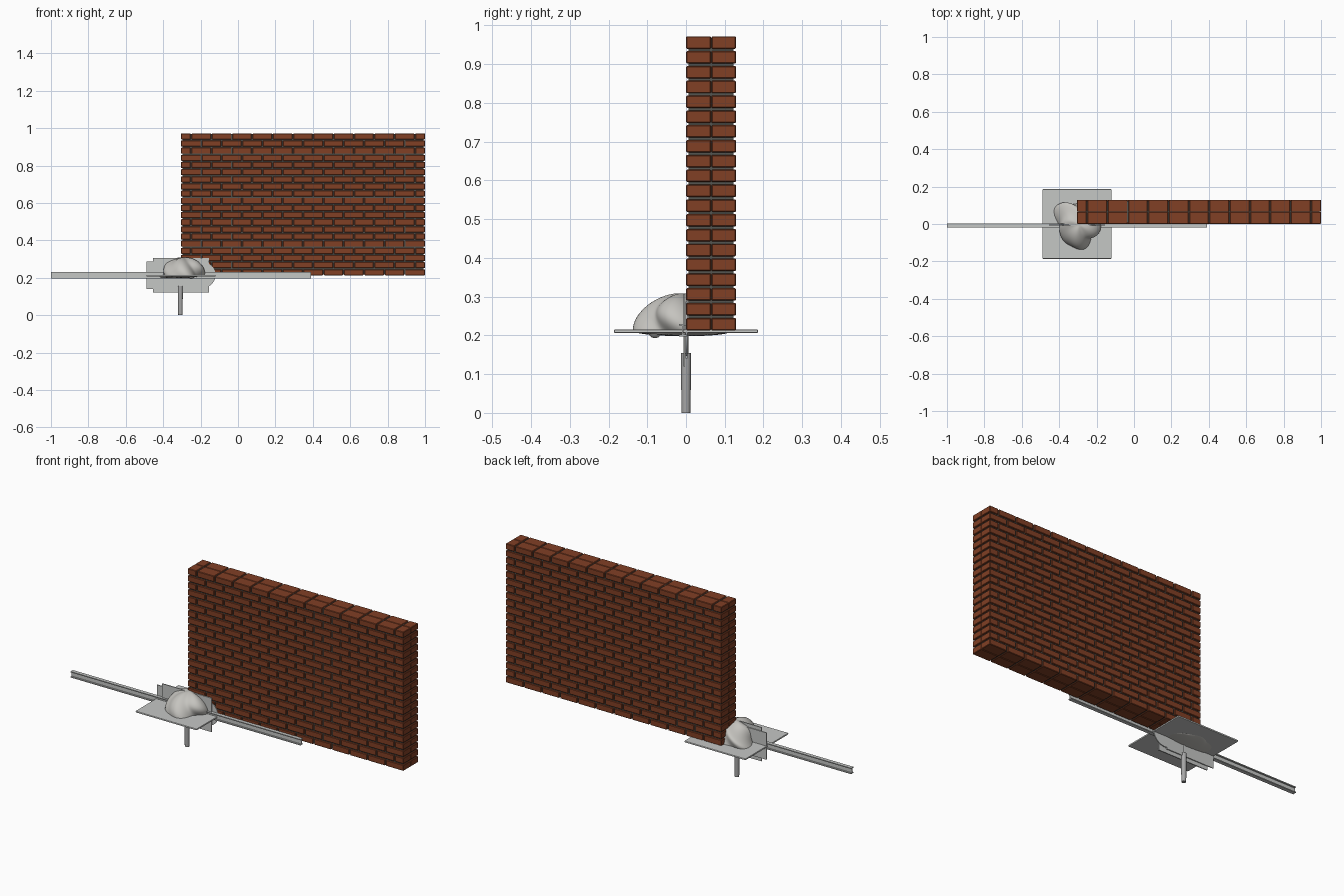
import bpy, bmesh, math
from mathutils import Vector, Matrix

cube = bpy.data.objects.get("Cube")
if cube:
    bpy.data.objects.remove(cube)


def material(name, rgb):
    m = bpy.data.materials.new(name)
    m.use_nodes = True
    m.diffuse_color = (*rgb, 1)
    m.node_tree.nodes["Principled BSDF"].inputs["Base Color"].default_value = (*rgb, 1)
    return m


BRICK = material("red_brick", (0.22, 0.05, 0.018))
JOINT = material("dark_joint", (0.09, 0.09, 0.08))
STEEL = material("light_steel", (0.56, 0.57, 0.56))
PASTE = material("wet_mortar", (0.56, 0.55, 0.52))
GRIP = material("grey_grip", (0.38, 0.38, 0.38))


def finish(name, bm, mat, smooth=False):
    bmesh.ops.recalc_face_normals(bm, faces=bm.faces)
    me = bpy.data.meshes.new(name)
    bm.to_mesh(me)
    bm.free()
    me.materials.append(mat)
    ob = bpy.data.objects.new(name, me)
    bpy.context.scene.collection.objects.link(ob)
    if smooth:
        bpy.ops.object.select_all(action='DESELECT')
        ob.select_set(True)
        bpy.context.view_layer.objects.active = ob
        bpy.ops.object.shade_smooth_by_angle(angle=math.radians(40))
    return ob


def add_box(bm, lo, hi):
    lo, hi = Vector(lo), Vector(hi)
    mat = Matrix.Translation((lo + hi) / 2) @ Matrix.Diagonal((*(hi - lo), 1))
    bmesh.ops.create_cube(bm, size=1, matrix=mat)


def bevel(ob, width, segments=1):
    mod = ob.modifiers.new("bevel", 'BEVEL')
    mod.width, mod.segments = width, segments


# Brick wall: two rows deep, every other course shifted by half a brick
X0, X1, Z0, Z1, DEPTH = -0.305, 1.0, 0.21, 0.975, 0.13
COURSES, COUNT = 20, 12
pitch, rise = (X1 - X0) / COUNT, (Z1 - Z0) / COURSES
gap = 0.006
bm = bmesh.new()
for row in range(COURSES):
    z = Z0 + row * rise
    shift = pitch / 2 if row % 2 else 0
    for i in range(COUNT + 1):
        a = max(X0, X0 + i * pitch - shift)
        b = min(X1, X0 + (i + 1) * pitch - shift)
        if b - a < pitch / 4:
            continue
        a += gap / 2 if a > X0 else 0
        b -= gap / 2 if b < X1 else 0
        for y in (0, DEPTH / 2):
            add_box(bm, (a, y + 0.0005, z + gap / 2), (b, y + DEPTH / 2 - 0.0005, z + rise - gap / 2))
bevel(finish("wall_bricks", bm, BRICK), 0.0025)

# Recessed joints between the bricks
bm = bmesh.new()
inset = 0.007
add_box(bm, (X0 + inset, inset, Z0 + inset), (X1 - inset, DEPTH - inset, Z1 - inset))
finish("wall_joints", bm, JOINT)

# Long level: a rail with two flanges and a thin web
bm = bmesh.new()
for z in (0.197, 0.225):
    add_box(bm, (-1, -0.018, z), (0.39, 0.002, z + 0.005))
add_box(bm, (-1, -0.010, 0.2), (0.39, -0.006, 0.227))
finish("long_level", bm, STEEL)

# Square board that carries the mortar
bm = bmesh.new()
add_box(bm, (-0.49, -0.186, 0.206), (-0.12, 0.186, 0.215))
bevel(finish("mortar_board", bm, STEEL), 0.003, 2)

# Upright tool blades: two stepped plates and a rounded end
bm = bmesh.new()
add_box(bm, (-0.455, -0.007, 0.12), (-0.155, -0.002, 0.305))
finish("tall_blade", bm, STEEL)
bm = bmesh.new()
add_box(bm, (-0.49, -0.001, 0.14), (-0.2, 0.004, 0.287))
finish("wide_blade", bm, STEEL)
bm = bmesh.new()
bmesh.ops.create_cone(bm, cap_ends=True, segments=32, radius1=0.068, radius2=0.068, depth=0.005,
                      matrix=Matrix.Translation((-0.188, 0.0015, 0.215)) @ Matrix.Rotation(math.pi / 2, 4, 'X'))
finish("round_blade", bm, STEEL, True)

# Handle under the board, narrowing toward its foot
bm = bmesh.new()
bmesh.ops.create_cone(bm, cap_ends=True, segments=24, radius1=0.0115, radius2=0.0135, depth=0.155,
                      matrix=Matrix.Translation((-0.308, 0, 0.0775)))
finish("handle", bm, GRIP, True)
bm = bmesh.new()
bmesh.ops.create_cone(bm, cap_ends=True, segments=16, radius1=0.006, radius2=0.006, depth=0.06,
                      matrix=Matrix.Translation((-0.308, 0, 0.18)))
finish("handle_stem", bm, STEEL, True)

# Heap of wet mortar with soft twisting folds
bm = bmesh.new()
bmesh.ops.create_icosphere(bm, subdivisions=5, radius=1)
for v in bm.verts:
    x, y, z = v.co
    ang = math.atan2(y, x) + z * 0.9
    edge = math.hypot(x, y)
    fold = 1 + edge * (0.12 * math.sin(3 * ang + 0.6) + 0.07 * math.sin(5 * ang + 1.5))
    height = 0.098 * (1 + 0.12 * edge * math.sin(4 * ang))
    v.co = (-0.308 + x * 0.112 * fold + 0.015 * z - 0.02 * y,
            -0.003 + y * 0.122 * fold,
            0.21 + z * (height if z > 0 else 0.012))
finish("mortar_heap", bm, PASTE, True)

# Small drip at the edge of the heap
bm = bmesh.new()
bmesh.ops.create_uvsphere(bm, u_segments=20, v_segments=12, radius=0.018,
                          matrix=Matrix.Translation((-0.25, -0.08, 0.211)))
finish("mortar_drip", bm, PASTE, True)
